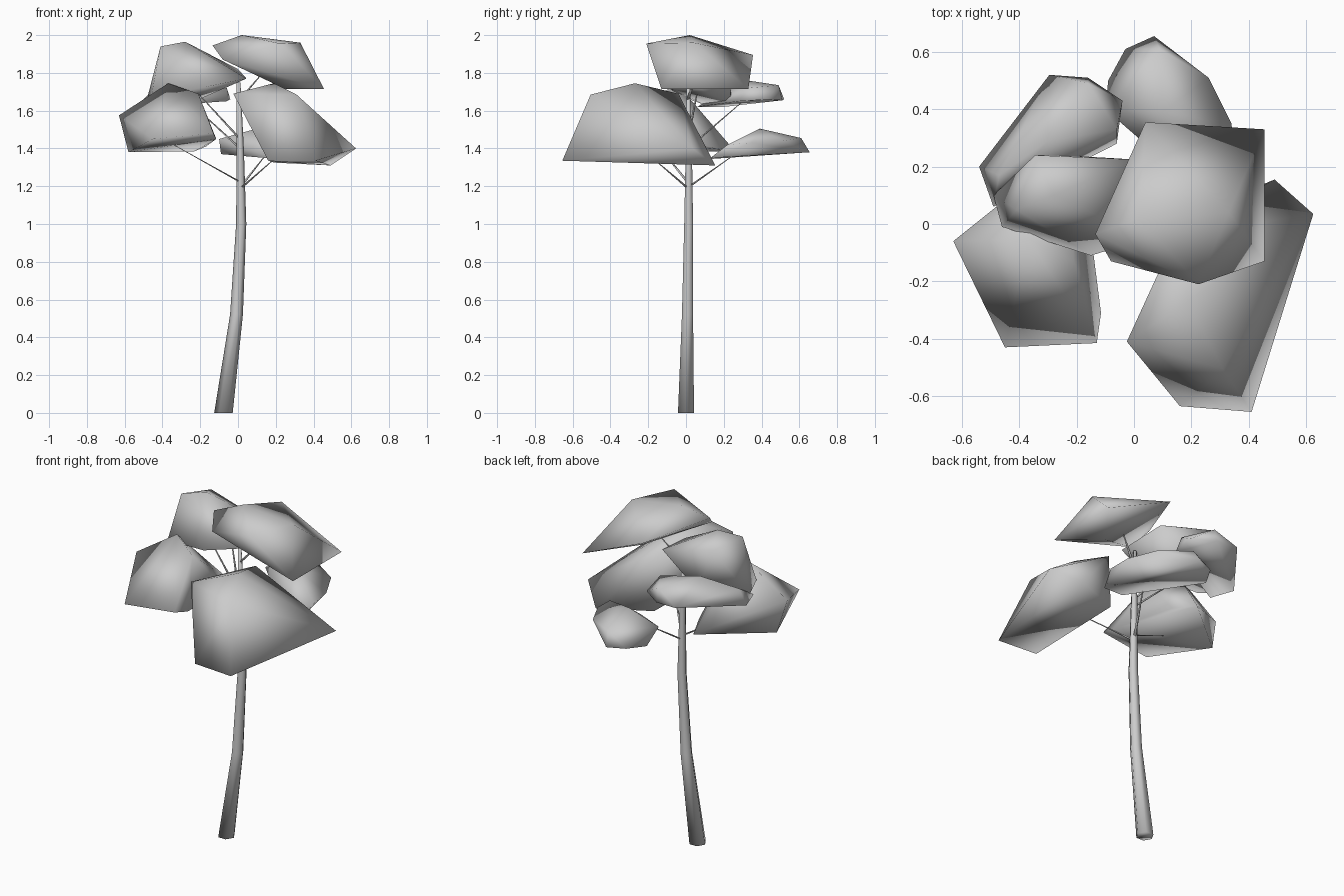
import bpy, bmesh, math
from mathutils import Vector


def finish(bm, name):
    bmesh.ops.recalc_face_normals(bm, faces=bm.faces)
    mesh = bpy.data.meshes.new(name)
    bm.to_mesh(mesh)
    bm.free()
    mesh.shade_smooth()
    ob = bpy.data.objects.new(name, mesh)
    bpy.context.collection.objects.link(ob)


def limb(name, path, radii, sides):
    """Tapered tube through a few points, with level rings."""
    bm = bmesh.new()
    rings = []
    for p, r in zip(path, radii):
        rings.append([bm.verts.new(Vector(p) + Vector((r * math.cos(a), r * math.sin(a), 0)))
                      for a in (2 * math.pi * k / sides for k in range(sides))])
    for a, b in zip(rings, rings[1:]):
        for k in range(sides):
            n = (k + 1) % sides
            bm.faces.new((a[k], a[n], b[n], b[k]))
    bm.faces.new(rings[0])
    bm.faces.new(rings[-1])
    finish(bm, name)


def clump(name, corners, branch_start, branch_end):
    """Low-poly foliage mass with the thin branch that carries it."""
    bm = bmesh.new()
    for c in corners:
        bm.verts.new(c)
    bmesh.ops.convex_hull(bm, input=bm.verts)
    bmesh.ops.delete(bm, geom=[v for v in bm.verts if not v.link_faces], context='VERTS')
    finish(bm, name)
    limb(name + "_branch", [branch_start, branch_end], [0.009, 0.003], 5)


# trunk
limb("trunk", [(-.077, 0, 0), (-.008, .008, .52), (.017, .014, 1.0), (.012, .015, 1.4), (.003, .012, 1.75)],
     [.049, .034, .027, .019, .010], 6)

# foliage clumps
clump("top_foliage", [
    (-.135, -.035, 1.945), (.02, .02, 2.0), (.33, .04, 1.96), (.455, .33, 1.715), (.455, -.13, 1.715),
    (.225, -.21, 1.955), (-.08, -.13, 1.87), (.04, .355, 1.895), (.25, .05, 1.715)],
    (.01, .01, 1.66), (.13, .06, 1.80))
clump("front_right_foliage", [
    (-.025, -.41, 1.69), (.16, -.635, 1.335), (.41, -.655, 1.335), (.625, .035, 1.40), (.49, .155, 1.31),
    (.19, -.27, 1.745), (.145, -.04, 1.69), (.31, -.505, 1.685), (.19, .03, 1.325)],
    (.015, .01, 1.19), (.21, -.19, 1.36))
clump("front_left_foliage", [
    (-.63, -.06, 1.575), (-.45, -.43, 1.45), (-.13, -.415, 1.48), (-.115, -.31, 1.45), (-.37, -.05, 1.745),
    (-.21, -.13, 1.69), (-.58, -.03, 1.38), (-.23, .26, 1.385), (-.17, .12, 1.41)],
    (.015, .01, 1.22), (-.36, -.16, 1.43))
clump("upper_left_foliage", [
    (-.49, .1, 1.63), (-.345, .24, 1.91), (-.41, .05, 1.94), (-.28, .1, 1.965), (-.46, -.01, 1.67),
    (-.15, -.11, 1.73), (.045, -.05, 1.77), (.0, .225, 1.82), (-.25, .24, 1.64)],
    (.01, .01, 1.45), (-.22, .06, 1.70))
clump("back_left_foliage", [
    (-.54, .2, 1.62), (-.295, .52, 1.66), (-.16, .51, 1.655), (-.04, .43, 1.66), (-.06, .28, 1.65),
    (-.49, .06, 1.62), (-.3, .29, 1.765), (-.16, .49, 1.735), (-.06, .33, 1.72), (-.47, .17, 1.69)],
    (.01, .01, 1.40), (-.25, .29, 1.64))
clump("back_foliage", [
    (-.09, .5, 1.37), (-.03, .61, 1.38), (.07, .655, 1.38), (.26, .51, 1.44), (.34, .35, 1.43), (.35, .22, 1.42),
    (.1, .39, 1.505), (.09, .61, 1.455), (-.1, .4, 1.45), (.2, .14, 1.345), (.32, .13, 1.35)],
    (.015, .02, 1.20), (.15, .26, 1.37))
